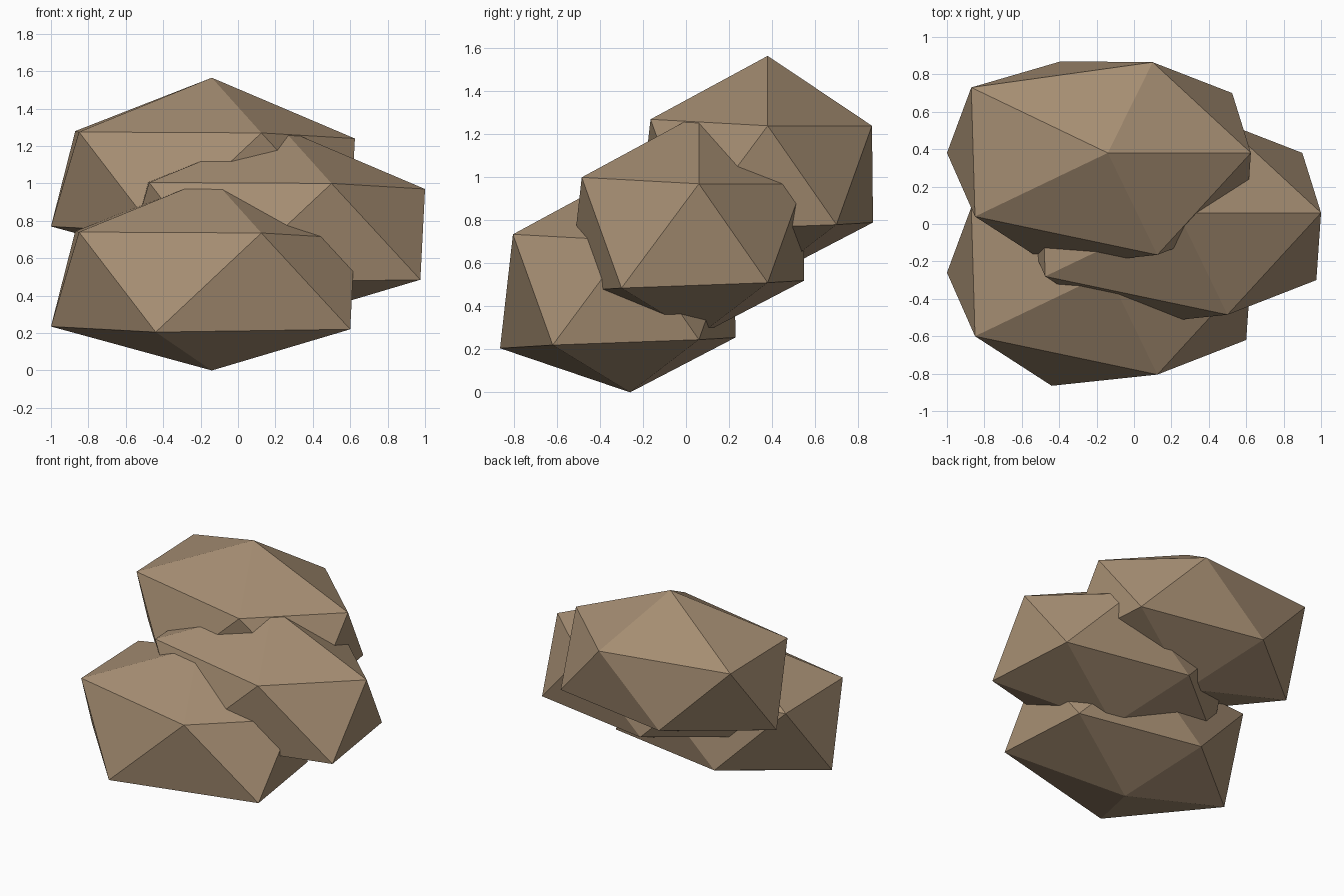
import bpy
import bmesh
from mathutils import Vector

cube = bpy.data.objects.get("Cube")
if cube:
    bpy.data.objects.remove(cube)

# One stone colour
stone = bpy.data.materials.new("brown stone")
stone.use_nodes = True
color = (0.38, 0.27, 0.17, 1)
stone.diffuse_color = color
stone.node_tree.nodes["Principled BSDF"].inputs["Base Color"].default_value = color

# Corners of one uneven twenty-sided boulder, measured from its lowest tip
bottom_tip = [(0, 0, 0)]
lower_ring = [(-.86, 0, .235), (-.3, -.605, .205), (.74, -.36, .22),
              (.665, .32, .245), (-.25, .49, .255)]
upper_ring = [(-.71, -.34, .74), (.265, -.545, .735), (.765, 0, .705),
              (.24, .485, .705), (-.73, .35, .745)]
top_tip = [(0, 0, 1.03)]


def boulder_mesh():
    bm = bmesh.new()
    for corner in bottom_tip + lower_ring + upper_ring + top_tip:
        bm.verts.new(corner)
    bmesh.ops.convex_hull(bm, input=bm.verts[:])
    bmesh.ops.recalc_face_normals(bm, faces=bm.faces[:])
    mesh = bpy.data.meshes.new("boulder")
    bm.to_mesh(mesh)
    bm.free()
    mesh.materials.append(stone)
    return mesh


# Three equal boulders piled up toward the back
mesh = boulder_mesh()
places = {
    "lower_front_boulder": (-.14, -.26, 0),
    "middle_boulder": (.235, .06, .265),
    "upper_back_boulder": (-.14, .38, .535),
}
for name, place in places.items():
    rock = bpy.data.objects.new(name, mesh)
    rock.location = Vector(place)
    bpy.context.collection.objects.link(rock)
